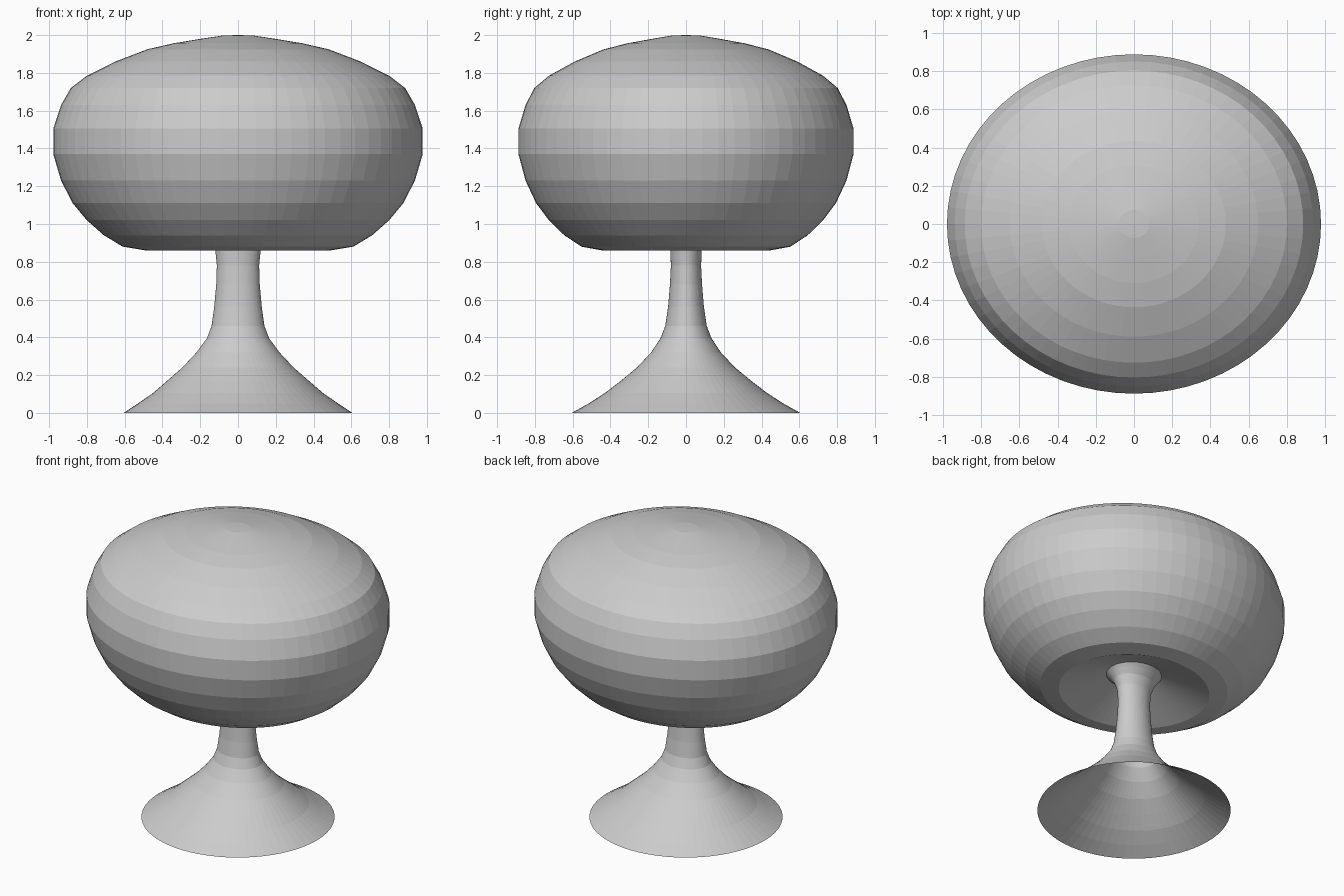
import bpy, bmesh, math

SEG = 64


def loft(name, rings, close_top=None):
    """Elliptical rings (x radius, y radius, z) skinned into a surface."""
    bm = bmesh.new()
    loops = []
    for rx, ry, z in rings:
        loops.append([bm.verts.new((rx * math.cos(2 * math.pi * i / SEG),
                                    ry * math.sin(2 * math.pi * i / SEG), z))
                      for i in range(SEG)])
    for a, b in zip(loops, loops[1:]):
        for i in range(SEG):
            j = (i + 1) % SEG
            bm.faces.new((a[i], a[j], b[j], b[i]))
    if close_top is not None:
        tip = bm.verts.new((0, 0, close_top))
        top = loops[-1]
        for i in range(SEG):
            bm.faces.new((top[i], top[(i + 1) % SEG], tip))
    mesh = bpy.data.meshes.new(name)
    bm.to_mesh(mesh)
    bm.free()
    obj = bpy.data.objects.new(name, mesh)
    bpy.context.collection.objects.link(obj)
    return obj


# Domed shade, with its underside curving up towards the stem
shade = [(0.18, 0.975), (0.33, 0.92), (0.49, 0.86), (0.61, 0.88),
         (0.71, 0.94), (0.80, 1.02), (0.875, 1.11), (0.937, 1.23),
         (0.978, 1.37), (0.978, 1.505), (0.937, 1.63), (0.885, 1.72),
         (0.80, 1.785), (0.65, 1.86), (0.48, 1.925), (0.34, 1.957),
         (0.20, 1.98), (0.08, 1.998)]
loft("shade", [(r, r * 0.907, z) for r, z in shade], close_top=2.0)

# Hollow trumpet stem: round foot, oval neck, flared top meeting the shade
stem = [(0.605, 0.605, 0.0), (0.53, 0.515, 0.05), (0.45, 0.43, 0.105),
        (0.375, 0.345, 0.17), (0.295, 0.26, 0.24), (0.22, 0.185, 0.32),
        (0.165, 0.135, 0.395), (0.14, 0.11, 0.46), (0.126, 0.095, 0.56),
        (0.115, 0.085, 0.68), (0.112, 0.08, 0.78), (0.12, 0.083, 0.86),
        (0.142, 0.108, 0.92), (0.165, 0.14, 0.955), (0.18, 0.163, 0.975)]
loft("stem", stem)
